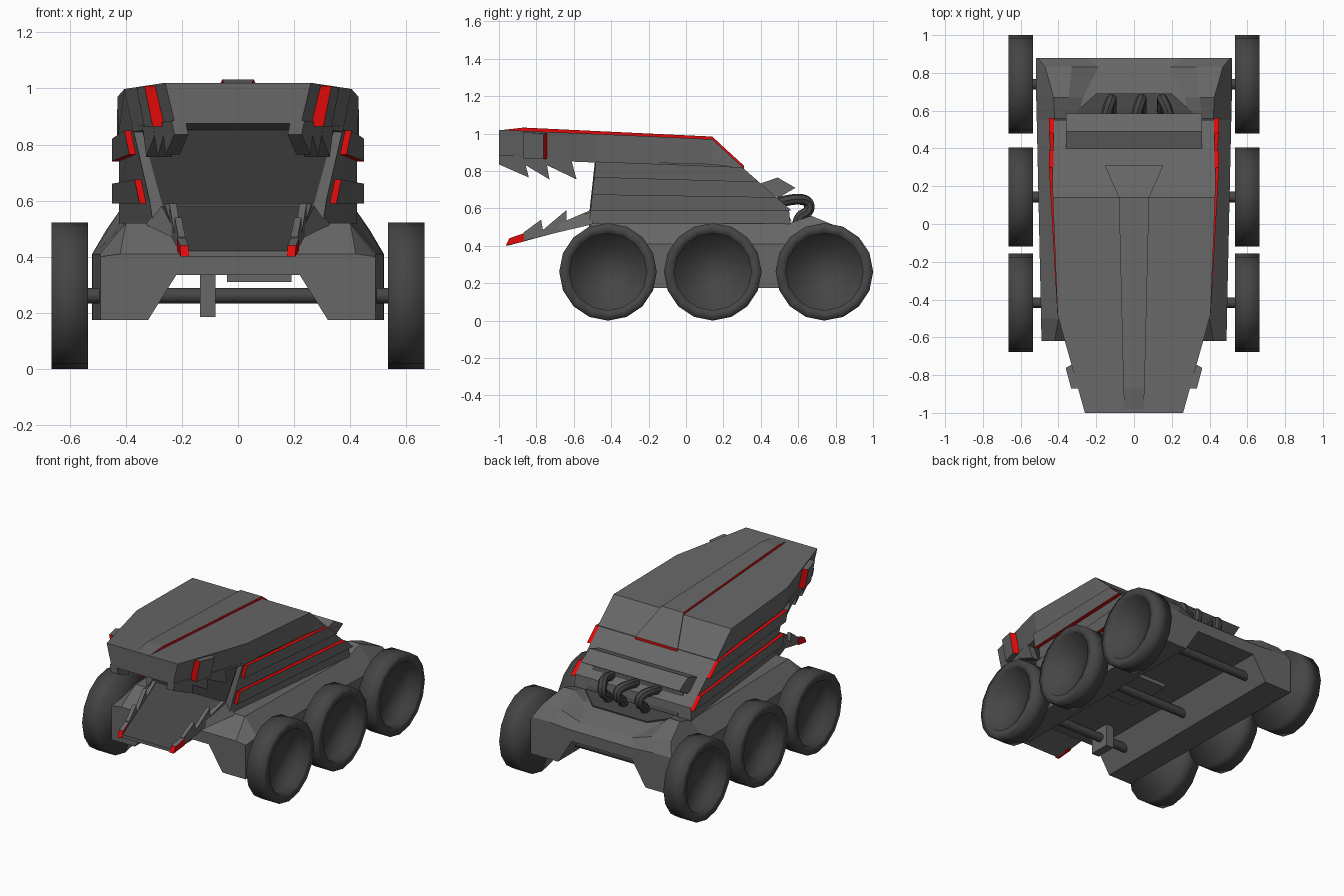
import bpy, bmesh, math

if "Cube" in bpy.data.objects:
    bpy.data.objects.remove(bpy.data.objects["Cube"])


def material(name, r, g, b):
    m = bpy.data.materials.new(name)
    m.diffuse_color = (r, g, b, 1)
    m.use_nodes = True
    m.node_tree.nodes["Principled BSDF"].inputs["Base Color"].default_value = m.diffuse_color
    return m


GREY = material("hull grey", 0.135, 0.135, 0.135)
DARK = material("dark grey", 0.06, 0.06, 0.06)
DEEP = material("mouth grey", 0.038, 0.038, 0.038)
RED = material("accent red", 0.75, 0.003, 0.003)


def loft(name, groups, mats, rule=None, smooth=0):
    """Skin each group of matching rings, cap the ends, colour faces by a rule."""
    bm = bmesh.new()
    for rings in groups:
        vs = [[bm.verts.new(p) for p in ring] for ring in rings]
        n = len(vs[0])
        for a, b in zip(vs, vs[1:]):
            for i in range(n):
                j = (i + 1) % n
                bm.faces.new((a[i], a[j], b[j], b[i]))
        bm.faces.new(vs[0])
        bm.faces.new(vs[-1])
    bmesh.ops.recalc_face_normals(bm, faces=bm.faces)
    bm.normal_update()
    if rule:
        for f in bm.faces:
            f.material_index = rule(f)
    me = bpy.data.meshes.new(name)
    bm.to_mesh(me)
    bm.free()
    for m in mats:
        me.materials.append(m)
    ob = bpy.data.objects.new(name, me)
    bpy.context.collection.objects.link(ob)
    if smooth:
        smooth_object(ob, smooth)
    return ob


def smooth_object(ob, degrees):
    bpy.ops.object.select_all(action='DESELECT')
    ob.select_set(True)
    bpy.context.view_layer.objects.active = ob
    bpy.ops.object.shade_smooth_by_angle(angle=math.radians(degrees))


def mirror_ring(half, y):
    """Close a half cross-section (x, z) across x = 0."""
    return [(x, y, z) for x, z in half] + [(-x, y, z) for x, z in reversed(half)]


def side_plates(name, profile, xf, t, mats, rule=None, inner=None):
    """A y-z profile given thickness t inward from x = xf(y, z), on both sides."""
    groups = [[[(s * (xf(y, z) - d), y, z) for y, z in p]
               for d, p in ((0, profile), (t, inner or profile))] for s in (1, -1)]
    return loft(name, groups, mats, rule)


def box(name, x0, x1, y0, y1, z0, z1, mat):
    ring = lambda z: [(x0, y0, z), (x1, y0, z), (x1, y1, z), (x0, y1, z)]
    return loft(name, [[ring(z0), ring(z1)]], [mat])


def not_outer(f):
    return 0 if abs(f.normal.x) > 0.7 else 1


# Chassis: arched underside, sloped shoulders, lowered rear channel
chassis = []
for y, xo, zo, xt, zt, xc, zc in [
        (-0.62, 0.49, 0.40, 0.42, 0.41, 0.30, 0.41),
        (-0.50, 0.492, 0.41, 0.40, 0.52, 0.33, 0.52),
        (0.55, 0.515, 0.41, 0.42, 0.52, 0.30, 0.52),
        (0.67, 0.518, 0.41, 0.425, 0.56, 0.27, 0.50),
        (0.83, 0.52, 0.41, 0.47, 0.495, 0.19, 0.45),
        (0.88, 0.52, 0.40, 0.51, 0.42, 0.25, 0.41)]:
    half = [(0.22, 0.335), (0.32, 0.175), (xo, 0.175), (xo, zo), (xt, zt),
            ((xt + xc) / 2, zt), (xc, zc)]
    chassis.append(mirror_ring(half, y))
loft("chassis", [chassis], [GREY])

# Main body with raked rear
def level(zf, yf, xf, zb, yb, xb):
    return [(xf, yf, zf), (xb, yb, zb), (-xb, yb, zb), (-xf, yf, zf)]

loft("body", [[level(0.50, -0.52, 0.30, 0.50, 0.56, 0.425),
               level(0.60, -0.51, 0.315, 0.60, 0.55, 0.425),
               level(0.86, -0.48, 0.375, 0.838, 0.28, 0.425)]], [GREY])

# Dark mouth panel on the body front
loft("mouth_panel", [[[(s * x, y - d, z) for s, x, y, z in (
    (-1, 0.27, -0.51, 0.585), (1, 0.27, -0.51, 0.585),
    (1, 0.345, -0.48, 0.86), (-1, 0.345, -0.48, 0.86))] for d in (0.006, -0.002)]], [DEEP])

# Side ribs: grey outside, red edges
def rib(name, zf0, zf1, zb0, zb1):
    back = lambda z: 0.30 + (0.82 - z) * 1.14
    front = lambda z: -0.482 - (0.85 - z) * 0.11
    fx = lambda z: 0.350 + (z - 0.585) * 0.21
    groups = []
    for s in (1, -1):
        rings = []
        for df, db in ((0, 0), (0.024, 0.027)):
            rings.append([
                (s * (fx(zf0) - df), front(zf0), zf0), (s * (0.45 - db), back(zb0), zb0),
                (s * (0.45 - db), back(zb1), zb1), (s * (fx(zf1) - df), front(zf1), zf1)])
        groups.append(rings)
    loft(name, groups, [GREY, RED], not_outer)

rib("upper_rib", 0.765, 0.85, 0.74, 0.82)
rib("lower_rib", 0.59, 0.675, 0.59, 0.66)

# Hood overhanging the front
hood = [(-1.0, 0.26, 1.02, 0.225, 0.875), (-0.48, 0.405, 0.998, 0.375, 0.852),
        (0.14, 0.43, 0.97, 0.427, 0.835), (0.30, 0.432, 0.824, 0.43, 0.815)]
loft("hood", [[mirror_ring([(xb, zb), (xt, zt)], y) for y, xt, zt, xb, zb in hood]], [GREY])

# Raised centre panel with red edges, tapering flush at the front
panel = [(-0.99, 0.05, 1.0, 1.018), (-0.87, 0.056, 1.0, 1.032),
         (0.14, 0.08, 0.95, 0.984), (0.31, 0.155, 0.80, 0.828)]
loft("centre_panel", [[mirror_ring([(x, z0), (x, z1)], y) for y, x, z0, z1 in panel]],
     [GREY, RED], lambda f: 1 if f.normal.z < 0.5 and f.normal.y > -0.9 else 0)

# Hood pods with red ends, the rear end slanted
hood_x = lambda y, z: 0.26 + 0.28 * (y + 1) - 0.2 * (1 - z)
side_plates("hood_pod", [(-0.87, 0.865), (-0.87, 1.008), (-0.762, 1.0), (-0.762, 0.865)],
            lambda y, z: hood_x(y, z) + 0.035, 0.05, [GREY, RED],
            lambda f: 1 if abs(f.normal.y) > 0.7 else 0,
            [(-0.87, 0.865), (-0.87, 1.008), (-0.738, 1.0), (-0.738, 0.865)])

# Hanging teeth under the hood
teeth = [[(-1.0, 0.885), (-1.0, 0.835), (-0.84, 0.765), (-0.87, 0.88)],
         [(-0.87, 0.875), (-0.865, 0.835), (-0.73, 0.755), (-0.75, 0.87)],
         [(-0.75, 0.87), (-0.742, 0.83), (-0.585, 0.755), (-0.615, 0.865)],
         [(-0.615, 0.87), (-0.61, 0.85), (-0.48, 0.845), (-0.48, 0.86)]]
for i, t in enumerate(teeth):
    side_plates(f"upper_tooth_{i + 1}", t, hood_x, 0.05, [GREY])

# Lower jaw: ramp flaring to the body, saw-edged walls, red tips
jaw_x = lambda y, z: 0.20 + 0.14 * (y + 0.96)
loft("jaw_ramp", [[mirror_ring([(0.185, 0.40), (0.185, 0.42)], -0.955),
                   mirror_ring([(0.235, 0.468), (0.235, 0.51)], -0.70),
                   mirror_ring([(0.33, 0.515), (0.275, 0.585)], -0.50)]], [GREY, DARK],
     lambda f: 1 if f.normal.z > 0.7 else 0)
side_plates("jaw_wall", [(-0.87, 0.425), (-0.87, 0.47), (-0.775, 0.54), (-0.765, 0.485),
                         (-0.64, 0.59), (-0.64, 0.535), (-0.50, 0.595), (-0.50, 0.52)],
            jaw_x, 0.025, [GREY])
side_plates("jaw_tip", [(-0.965, 0.40), (-0.945, 0.44), (-0.865, 0.468), (-0.865, 0.423)],
            lambda y, z: jaw_x(y, z) + 0.005, 0.03, [RED, GREY],
            lambda f: 1 if f.normal.z > 0.8 else 0)

# Rear vent cover and dark recess under it
cover = [(0.39, 0.73), (0.49, 0.765), (0.585, 0.71), (0.50, 0.66), (0.44, 0.67)]
loft("vent_cover", [[[(x, y, z) for y, z in cover] for x in (-0.36, 0.36)]], [GREY])
loft("vent_recess", [[[(-0.35, 0.555, z), (0.35, 0.555, z), (0.2, 0.69, z - 0.02),
                       (-0.2, 0.69, z - 0.02)] for z in (0.518, 0.526)]], [DARK])
loft("vent_back", [[[(-0.33, 0.56 + d, 0.53), (0.33, 0.56 + d, 0.53),
                     (0.33, 0.487 + d, 0.665), (-0.33, 0.487 + d, 0.665)]
                    for d in (0, 0.006)]], [DARK])

# Exhaust pipes
def pipe(name, x, bend):
    cu = bpy.data.curves.new(name, 'CURVE')
    cu.dimensions = '3D'
    cu.bevel_depth = 0.029
    cu.bevel_resolution = 2
    cu.resolution_u = 4
    pts = [(x, 0.49, 0.63), (x, 0.58, 0.655), (x + bend, 0.66, 0.64),
           (x + bend, 0.66, 0.58), (x + bend, 0.60, 0.56), (x + bend, 0.59, 0.49)]
    sp = cu.splines.new('NURBS')
    sp.points.add(len(pts) - 1)
    for p, c in zip(sp.points, pts):
        p.co = (*c, 1)
    sp.use_endpoint_u = True
    sp.order_u = 3
    cu.materials.append(DARK)
    ob = bpy.data.objects.new(name, cu)
    bpy.context.collection.objects.link(ob)
    bpy.ops.object.select_all(action='DESELECT')
    ob.select_set(True)
    bpy.context.view_layer.objects.active = ob
    bpy.ops.object.convert(target='MESH')
    smooth_object(bpy.context.object, 35)

for i, (x, bend) in enumerate([(-0.15, 0.03), (0.01, 0.03), (0.19, -0.04)]):
    pipe(f"exhaust_pipe_{i + 1}", x, bend)

# Wheels with softly shaded dished outer faces, and axles
def lathe_ring(x, r, y, n):
    return [(x, y + r * math.sin(2 * math.pi * i / n),
             0.261 + r * math.cos(2 * math.pi * i / n)) for i in range(n)]

wheel = [(0.535, 0.261), (0.665, 0.261), (0.665, 0.206), (0.6, 0.206)]
for place, y in (("front", -0.417), ("middle", 0.143), ("rear", 0.74)):
    for side, s in (("right", 1), ("left", -1)):
        loft(f"{place}_{side}_wheel", [[lathe_ring(s * x, r, y, 16) for x, r in wheel]],
             [DARK], smooth=100)
    loft(f"{place}_axle", [[lathe_ring(x, 0.028, y, 12) for x in (-0.54, 0.54)]],
         [DARK], smooth=35)

# Underside fittings
box("axle_bracket", -0.135, -0.08, -0.50, -0.36, 0.185, 0.35, GREY)
box("belly_plate", -0.04, 0.19, -0.05, 0.25, 0.31, 0.34, GREY)
